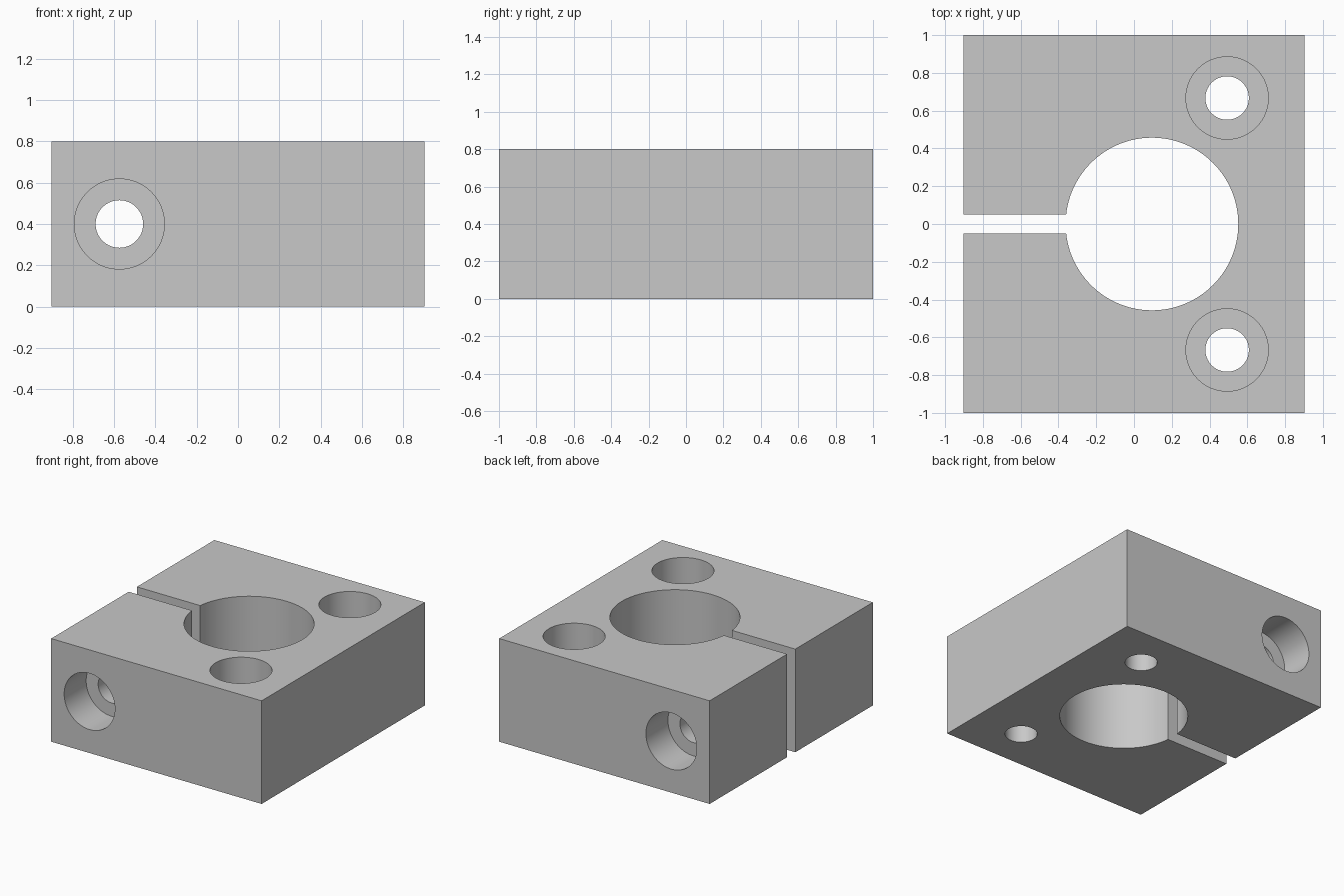
import bpy, bmesh, math
from mathutils import Matrix, Vector

if "Cube" in bpy.data.objects:
    bpy.data.objects.remove(bpy.data.objects["Cube"], do_unlink=True)

LENGTH, WIDTH, HEIGHT = 1.806, 2.0, 0.8
BORE_X, BORE_R = 0.095, 0.457
HOLE_R, HEAD_R, HEAD_DEPTH = 0.115, 0.218, 0.27
SLOT = 0.1
OVER = 0.05  # how far cutters reach past the surface

grey = bpy.data.materials.new("plain_grey")
grey.use_nodes = True
colour = (0.58, 0.58, 0.58, 1)
grey.diffuse_color = colour
grey.node_tree.nodes["Principled BSDF"].inputs["Base Color"].default_value = colour


def add_object(name, bm):
    bmesh.ops.recalc_face_normals(bm, faces=bm.faces)
    mesh = bpy.data.meshes.new(name)
    bm.to_mesh(mesh)
    bm.free()
    mesh.materials.append(grey)
    obj = bpy.data.objects.new(name, mesh)
    bpy.context.collection.objects.link(obj)
    return obj


def box(name, low, high):
    low, high = Vector(low), Vector(high)
    bm = bmesh.new()
    bmesh.ops.create_cube(bm, size=1, matrix=Matrix.Translation((low + high) / 2)
                          @ Matrix.Diagonal((high - low).to_4d()))
    return add_object(name, bm)


def turned(name, profile, matrix=Matrix(), sides=96):
    """Solid of revolution about z from (radius, height) points."""
    bm = bmesh.new()
    rings = [[bm.verts.new((r * math.cos(i * math.tau / sides),
                            r * math.sin(i * math.tau / sides), z))
              for i in range(sides)] for r, z in profile]
    for a, b in zip(rings, rings[1:]):
        for i in range(sides):
            j = (i + 1) % sides
            bm.faces.new((a[i], a[j], b[j], b[i]))
    bm.faces.new(rings[0])
    bm.faces.new(rings[-1])
    bm.transform(matrix)
    return add_object(name, bm)


# Solid block
block = box("clamp_block", (-LENGTH / 2, -WIDTH / 2, 0), (LENGTH / 2, WIDTH / 2, HEIGHT))

# Shaft bore and the clamping slot that opens it to one side
cutters = [
    turned("bore_cutter", [(BORE_R, -OVER), (BORE_R, HEIGHT + OVER)],
           Matrix.Translation((BORE_X, 0, 0)), 128),
    box("slot_cutter", (-LENGTH / 2 - OVER, -SLOT / 2, -OVER), (0, SLOT / 2, HEIGHT + OVER)),
]

# Counterbored mounting holes, one in each corner beside the bore
mount_profile = [(HOLE_R, -OVER), (HOLE_R, HEIGHT - HEAD_DEPTH),
                 (HEAD_R, HEIGHT - HEAD_DEPTH), (HEAD_R, HEIGHT + OVER)]
for side in (-1, 1):
    cutters.append(turned("mount_hole_cutter", mount_profile,
                          Matrix.Translation((0.493, side * 0.667, 0))))

# Clamp screw hole across both jaws, counterbored at each end
half = WIDTH / 2
clamp_profile = [(HEAD_R, -half - OVER), (HEAD_R, HEAD_DEPTH - half),
                 (HOLE_R, HEAD_DEPTH - half), (HOLE_R, half - HEAD_DEPTH),
                 (HEAD_R, half - HEAD_DEPTH), (HEAD_R, half + OVER)]
cutters.append(turned("clamp_hole_cutter", clamp_profile,
                      Matrix.Translation((-0.574, 0, HEIGHT / 2))
                      @ Matrix.Rotation(math.pi / 2, 4, "X")))

# Cut every opening, then drop the cutters
bpy.ops.object.select_all(action="DESELECT")
block.select_set(True)
bpy.context.view_layer.objects.active = block
for cutter in cutters:
    cutter.hide_render = True
    mod = block.modifiers.new(cutter.name, "BOOLEAN")
    mod.operation = "DIFFERENCE"
    mod.solver = "EXACT"
    mod.object = cutter
    bpy.ops.object.modifier_apply(modifier=mod.name)
    bpy.data.objects.remove(cutter, do_unlink=True)

bpy.ops.object.shade_smooth_by_angle(angle=math.radians(30))
